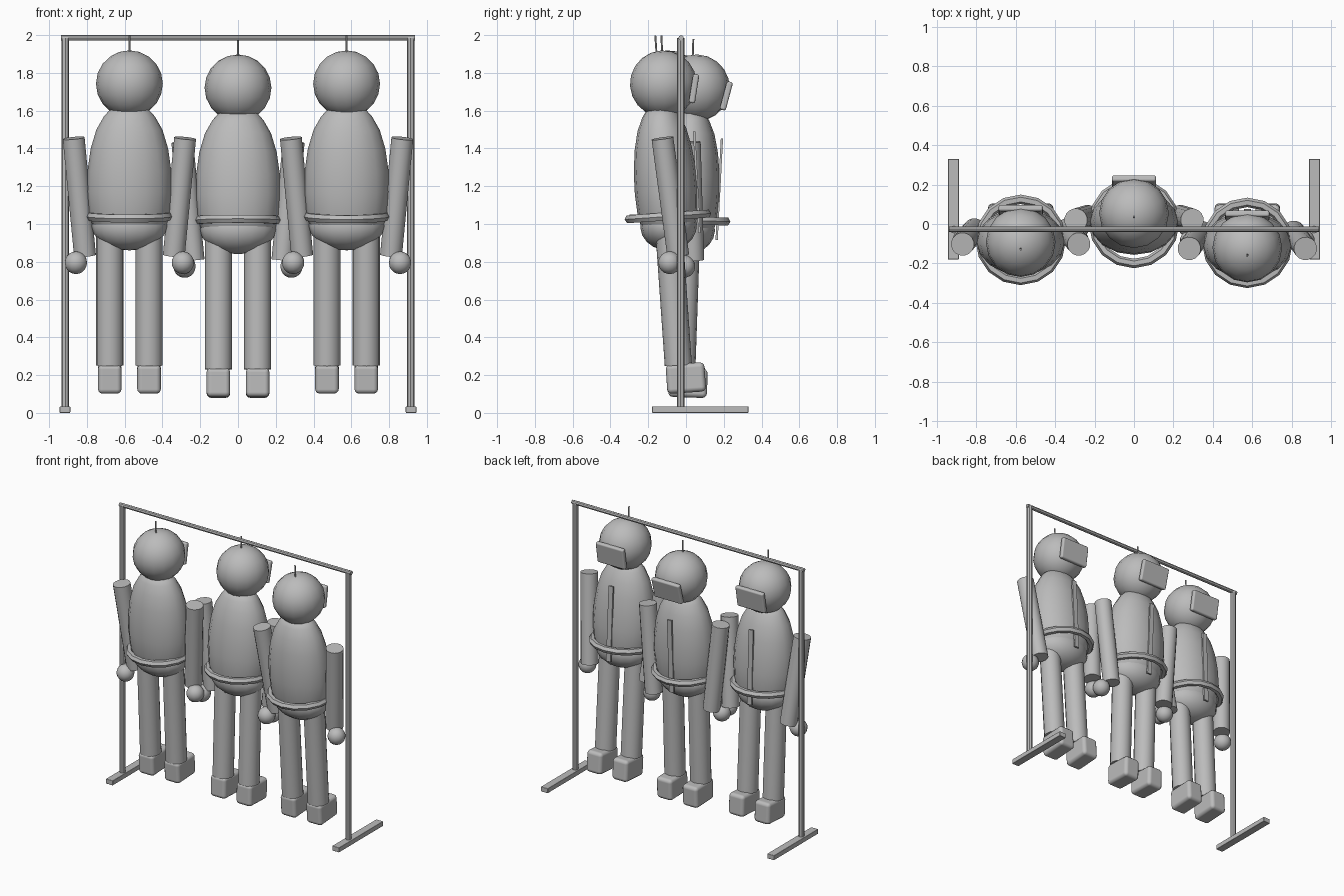
import bpy, math
from mathutils import Matrix, Vector

cube = bpy.data.objects.get("Cube")
if cube:
    bpy.data.objects.remove(cube, do_unlink=True)

grey = bpy.data.materials.new("plain_grey")
grey.use_nodes = True
grey.diffuse_color = (0.5, 0.5, 0.5, 1)
grey.node_tree.nodes["Principled BSDF"].inputs["Base Color"].default_value = (0.5, 0.5, 0.5, 1)


def finish(name, frame=None, smooth=35):
    """Name, colour and shade the active object, then place it in a figure's frame."""
    ob = bpy.context.object
    ob.name = name
    ob.data.materials.append(grey)
    bpy.ops.object.transform_apply(location=False, rotation=False, scale=True)
    if smooth:
        bpy.ops.object.shade_smooth_by_angle(angle=math.radians(smooth))
    if frame is not None:
        bpy.context.view_layer.update()
        ob.matrix_world = frame @ ob.matrix_world
    return ob


def box(name, loc, size, frame=None, tilt=0, bevel=0):
    bpy.ops.mesh.primitive_cube_add(size=1, location=loc, rotation=(tilt, 0, 0))
    bpy.context.object.scale = size
    ob = finish(name, frame, 0)
    if bevel:
        mod = ob.modifiers.new("rounding", "BEVEL")
        mod.width, mod.segments = bevel, 3
        for p in ob.data.polygons:
            p.use_smooth = True
        mod.harden_normals = True
    return ob


def rod(name, a, b, radius, frame=None, sides=16):
    a, b = Vector(a), Vector(b)
    d = b - a
    bpy.ops.mesh.primitive_cylinder_add(vertices=sides, radius=radius, depth=d.length,
                                        location=(a + b) / 2,
                                        rotation=d.to_track_quat('Z', 'Y').to_euler())
    return finish(name, frame)


def ball(name, loc, radii, frame, segments=16):
    bpy.ops.mesh.primitive_uv_sphere_add(segments=segments, ring_count=10, radius=1, location=loc)
    bpy.context.object.scale = radii
    return finish(name, frame, 60)


def lathe(name, profile, depth, frame, sides=16):
    """Closed body of revolution, flattened front to back."""
    verts, faces = [], []
    for r, z in profile:
        for i in range(sides):
            t = 2 * math.pi * i / sides
            verts.append((r * math.cos(t), r * math.sin(t) * depth, z))
    for k in range(len(profile) - 1):
        for i in range(sides):
            j = (i + 1) % sides
            faces.append((k * sides + i, k * sides + j, (k + 1) * sides + j, (k + 1) * sides + i))
    faces.append(tuple(reversed(range(sides))))
    faces.append(tuple(range(len(verts) - sides, len(verts))))
    mesh = bpy.data.meshes.new(name)
    mesh.from_pydata(verts, [], faces)
    ob = bpy.data.objects.new(name, mesh)
    bpy.context.collection.objects.link(ob)
    bpy.ops.object.select_all(action='DESELECT')
    ob.select_set(True)
    bpy.context.view_layer.objects.active = ob
    return finish(name, frame, 60)


TORSO = [(0.13, 0.94), (0.19, 0.98), (0.215, 1.05), (0.225, 1.17), (0.222, 1.28),
         (0.205, 1.4), (0.175, 1.5), (0.135, 1.57), (0.09, 1.62)]
WAIST = 1.03


def figure(tag, x, y, drop, lean):
    # Each figure swings about its waist
    f = (Matrix.Translation((x, y, WAIST - drop)) @ Matrix.Rotation(math.radians(lean), 4, 'X')
         @ Matrix.Translation((0, 0, -WAIST)))
    # Head, hanging wire and visor
    ball(tag + "_head", (0, 0.025, 1.742), (0.177,) * 3, f)
    rod(tag + "_wire", (0, 0, 1.88), (0, 0, 2.0), 0.005, f, 8)
    box(tag + "_visor", (0, 0.185, 1.705), (0.225, 0.033, 0.155), f, math.radians(-13), 0.012)
    # Body, belt and back strip
    lathe(tag + "_torso", TORSO, 0.74, f)
    ball(tag + "_pelvis", (0, 0, 0.99), (0.2, 0.15, 0.13), f)
    bpy.ops.mesh.primitive_torus_add(major_segments=16, minor_segments=6, location=(0, 0, 1.04),
                                     major_radius=0.206, minor_radius=0.024)
    finish(tag + "_belt", f)
    box(tag + "_back_strip", (0, 0.165, 1.21), (0.036, 0.012, 0.54), f, math.radians(-1))
    # Limbs
    for side, s in (("right", -1), ("left", 1)):
        rod(f"{tag}_{side}_arm", (s * 0.295, 0, 1.455), (s * 0.235, 0.04, 0.83), 0.059, f)
        ball(f"{tag}_{side}_hand", (s * 0.283, -0.008, 0.795), (0.06,) * 3, f, 14)
        rod(f"{tag}_{side}_leg", (s * 0.104, 0, 0.96), (s * 0.104, 0, 0.25), 0.072, f)
        box(f"{tag}_{side}_foot", (s * 0.104, 0.035, 0.18), (0.125, 0.205, 0.155), f, 0, 0.025)


figure("right_figure", -0.575, -0.08, 0, 3)
figure("middle_figure", 0, 0.005, 0.02, -2)
figure("left_figure", 0.575, -0.095, 0, 4)

# Rack
for side, s in (("right", -1), ("left", 1)):
    box(side + "_rack_foot", (s * 0.916, 0.075, 0.0175), (0.056, 0.51, 0.035), bevel=0.004)
    rod(side + "_rack_post", (s * 0.914, -0.028, 0.03), (s * 0.914, -0.028, 1.985), 0.02, sides=8)
rod("rack_bar", (-0.938, -0.026, 1.985), (0.938, -0.026, 1.985), 0.0145, sides=8)
